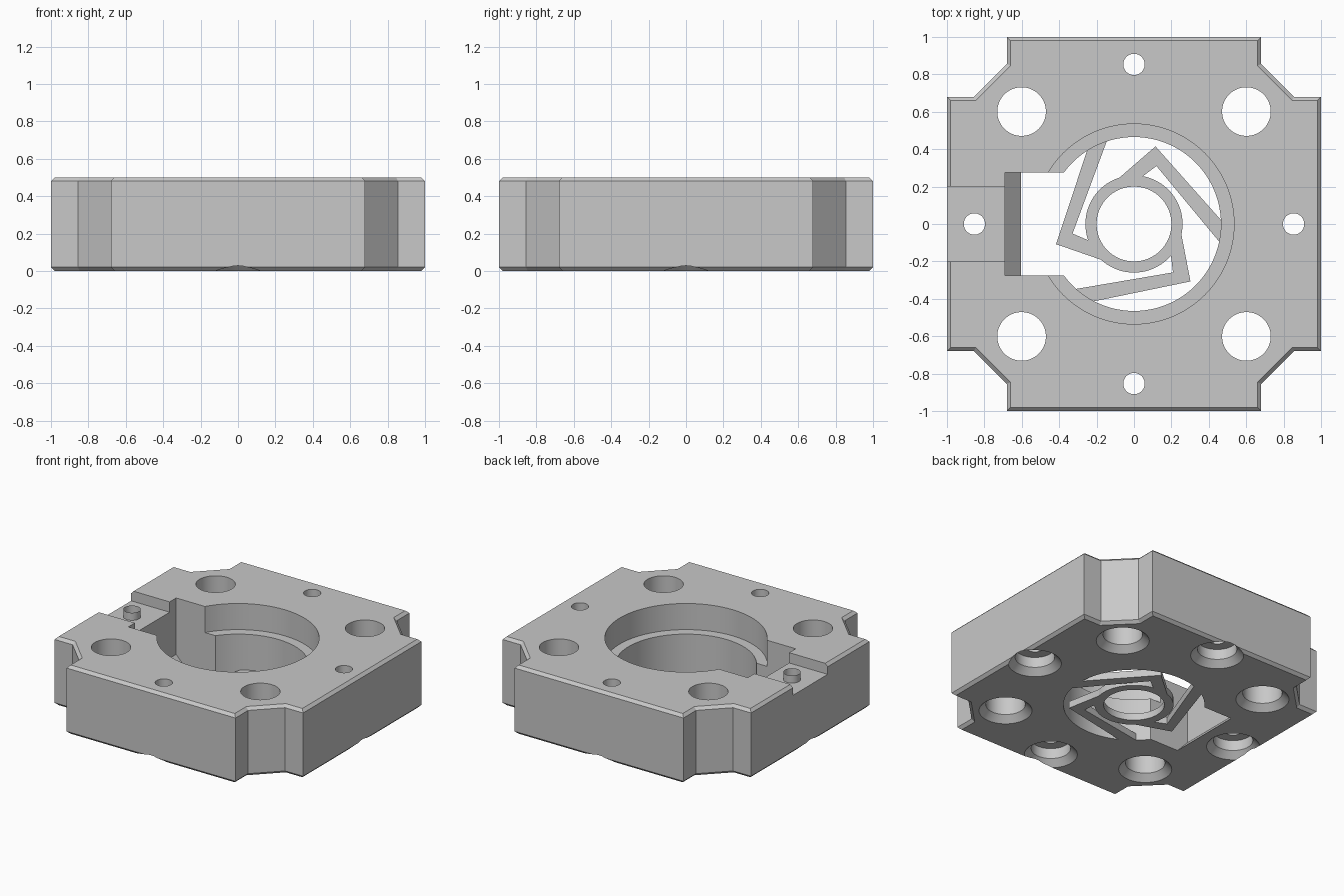
import bpy, bmesh, math
from mathutils import Matrix

if "Cube" in bpy.data.objects:
    bpy.data.objects.remove(bpy.data.objects["Cube"], do_unlink=True)

grey = bpy.data.materials.new("plain grey")
grey.use_nodes = True
grey.diffuse_color = (0.58, 0.58, 0.58, 1)
grey.node_tree.nodes["Principled BSDF"].inputs["Base Color"].default_value = grey.diffuse_color


def finish(name, bm):
    bmesh.ops.recalc_face_normals(bm, faces=bm.faces)
    mesh = bpy.data.meshes.new(name)
    bm.to_mesh(mesh)
    bm.free()
    mesh.materials.append(grey)
    obj = bpy.data.objects.new(name, mesh)
    bpy.context.collection.objects.link(obj)
    return obj


def prism(name, points, low, high, turn=None, bevel=0):
    """Extrude a flat outline from low to high, optionally turned and bevelled."""
    bm = bmesh.new()
    face = bm.faces.new([bm.verts.new((x, y, low)) for x, y in points])
    new = bmesh.ops.extrude_face_region(bm, geom=[face])["geom"]
    bmesh.ops.translate(bm, vec=(0, 0, high - low),
                        verts=[v for v in new if isinstance(v, bmesh.types.BMVert)])
    if bevel:
        rims = [e for e in bm.edges if abs(e.verts[0].co.z - e.verts[1].co.z) < 1e-5]
        bmesh.ops.bevel(bm, geom=rims, offset=bevel, segments=1, affect='EDGES')
    if turn:
        bm.transform(turn)
    return finish(name, bm)


def lathe(name, profile, x=0, y=0, sides=64, closed=True):
    """Stack rings of (radius, z); closed adds end caps."""
    bm = bmesh.new()
    rings = []
    for r, z in profile:
        rings.append([bm.verts.new((x + r * math.cos(math.tau * i / sides),
                                    y + r * math.sin(math.tau * i / sides), z))
                      for i in range(sides)])
    for a, b in zip(rings, rings[1:]):
        for i in range(sides):
            j = (i + 1) % sides
            bm.faces.new((a[i], a[j], b[j], b[i]))
    if closed:
        bm.faces.new(rings[0])
        bm.faces.new(rings[-1])
    return finish(name, bm)


def combine(target, tool, operation='DIFFERENCE'):
    tool.hide_render = True
    mod = target.modifiers.new("cut", 'BOOLEAN')
    mod.operation, mod.object, mod.solver = operation, tool, 'EXACT'
    bpy.context.view_layer.objects.active = target
    bpy.ops.object.modifier_apply(modifier=mod.name)
    bpy.data.objects.remove(tool, do_unlink=True)


def smooth(obj):
    bpy.ops.object.select_all(action='DESELECT')
    obj.select_set(True)
    bpy.context.view_layer.objects.active = obj
    bpy.ops.object.shade_smooth_by_angle(angle=math.radians(25))


# Square block with notched, chamfered corners
corner = [(1, 0.68), (0.855, 0.68), (0.68, 0.855), (0.68, 1)]
outline = []
for k in range(4):
    c, s = round(math.cos(k * math.pi / 2)), round(math.sin(k * math.pi / 2))
    outline += [(c * x - s * y, s * x + c * y) for x, y in corner]
body = prism("body", outline, 0, 0.5, bevel=0.02)

# Stepped central bore
combine(body, lathe("bore_cutter", [(0.465, -0.1), (0.465, 0.31), (0.535, 0.31), (0.535, 0.6)], sides=96))

# Side slot with a sloped foot, and the shallow channel leading out of it
slot = [(-0.605, -0.1), (-0.605, 0), (-0.69, 0.09), (-0.69, 0.6), (-0.2, 0.6), (-0.2, -0.1)]
combine(body, prism("slot_cutter", slot, -0.275, 0.275, Matrix.Rotation(math.pi / 2, 4, 'X')))
channel = [(-1.1, -0.2), (-0.65, -0.2), (-0.65, 0.2), (-1.1, 0.2)]
combine(body, prism("channel_cutter", channel, 0.425, 0.6))

# Corner holes and counterbored edge holes, all flared at the bottom
flare = [(0.185, -0.01), (0.13, 0.045)]
for k in range(4):
    a = k * math.pi / 2
    combine(body, lathe("corner_hole_cutter", flare + [(0.13, 0.6)],
                        0.85 * math.cos(a + math.pi / 4), 0.85 * math.sin(a + math.pi / 4)))
    combine(body, lathe("edge_hole_cutter", flare + [(0.13, 0.12), (0.057, 0.12), (0.057, 0.6)],
                        0.853 * math.cos(a), 0.853 * math.sin(a)))
smooth(body)

# Thin collar standing around the hole in the channel
smooth(lathe("channel_collar", [(0.057, 0.42), (0.057, 0.48)], -0.853, 0, 32, closed=False))

# Bottom spider: centre ring with three bent spring arms
spider = lathe("spider", [(0.26, 0), (0.26, 0.05)])
arm = [(-0.11, 0.22), (0.115, 0.415), (0.475, 0.01), (0.46, -0.1),
       (0.12, 0.31), (0.04, 0.25), (0, 0.22)]
for k in range(3):
    combine(spider, prism("arm", arm, 0, 0.05, Matrix.Rotation(k * math.tau / 3, 4, 'Z')), 'UNION')
combine(spider, lathe("ring_cutter", [(0.2, -0.1), (0.2, 0.1)]))
smooth(spider)
